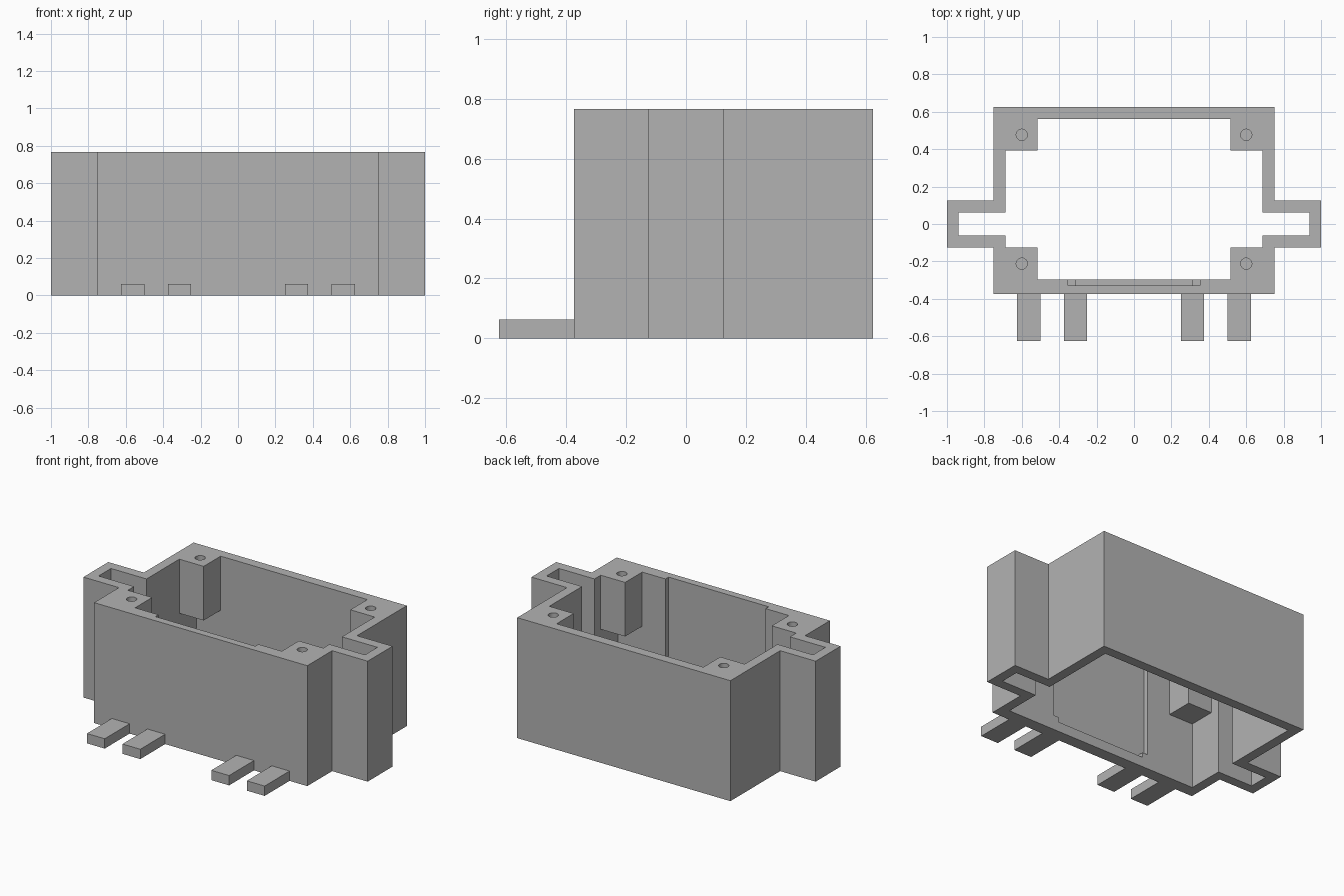
import bpy
import bmesh
from mathutils import Matrix, Vector

if "Cube" in bpy.data.objects:
    bpy.data.objects.remove(bpy.data.objects["Cube"])

HEIGHT = 0.766
POST_BASE = 0.422

grey = bpy.data.materials.new("plain grey")
grey.use_nodes = True
grey.diffuse_color = (0.45, 0.45, 0.45, 1)
grey.node_tree.nodes["Principled BSDF"].inputs["Base Color"].default_value = grey.diffuse_color


def finish(name, bm):
    """Turn a bmesh into a grey object."""
    bmesh.ops.recalc_face_normals(bm, faces=bm.faces)
    mesh = bpy.data.meshes.new(name)
    bm.to_mesh(mesh)
    bm.free()
    mesh.materials.append(grey)
    obj = bpy.data.objects.new(name, mesh)
    bpy.context.collection.objects.link(obj)
    return obj


def box(name, low, high):
    low, high = Vector(low), Vector(high)
    bm = bmesh.new()
    place = Matrix.Translation((low + high) / 2) @ Matrix.Diagonal((high - low).to_4d())
    bmesh.ops.create_cube(bm, size=1, matrix=place)
    return finish(name, bm)


def rod(name, x, y, low, high, radius):
    bm = bmesh.new()
    bmesh.ops.create_cone(bm, cap_ends=True, segments=24, radius1=radius, radius2=radius,
                          depth=high - low, matrix=Matrix.Translation((x, y, (low + high) / 2)))
    return finish(name, bm)


def combine(target, tool, operation):
    """Boolean the tool into the target, then drop the tool."""
    tool.hide_render = True
    mod = target.modifiers.new(operation.lower(), "BOOLEAN")
    mod.operation, mod.solver, mod.object = operation, "EXACT", tool
    bpy.ops.object.select_all(action="DESELECT")
    bpy.context.view_layer.objects.active = target
    target.select_set(True)
    bpy.ops.object.modifier_apply(modifier=mod.name)
    bpy.data.objects.remove(tool)


def cross_outline(body_x, front, back, arm_x, arm_y):
    """Rectangular body with a narrow arm on each side."""
    half = [(body_x, front), (body_x, -arm_y), (arm_x, -arm_y),
            (arm_x, arm_y), (body_x, arm_y), (body_x, back)]
    return half + [(-x, y) for x, y in reversed(half)]


# Shell: open tube between an outer and an inner outline
outlines = [cross_outline(0.75, -0.375, 0.625, 1.0, 0.125),
            cross_outline(0.6875, -0.297, 0.5625, 0.9375, 0.0625)]
bm = bmesh.new()
outer_low, outer_top, inner_low, inner_top = [
    [bm.verts.new((x, y, z)) for x, y in line] for line in outlines for z in (0, HEIGHT)]
rings = [outer_low, outer_top, inner_top, inner_low]
for i, ring in enumerate(rings):
    other = rings[(i + 1) % 4]
    for k in range(len(ring)):
        n = (k + 1) % len(ring)
        bm.faces.new((ring[k], ring[n], other[n], other[k]))
shell = finish("housing_shell", bm)

# Hanging screw posts in the four corners, with blind holes
for side in (-1, 1):
    for near, far, hole_y in ((-0.125, -0.335, -0.212), (0.392, 0.59, 0.477)):
        xs = sorted((side * 0.516, side * 0.72))
        ys = sorted((near, far))
        post = box("screw_post", (xs[0], ys[0], POST_BASE), (xs[1], ys[1], HEIGHT))
        combine(shell, post, "UNION")
        hole = rod("screw_hole", side * 0.6, hole_y, HEIGHT - 0.25, HEIGHT + 0.05, 0.03)
        combine(shell, hole, "DIFFERENCE")

# Stepped panel recess inside the front wall, open at the top
for half_width, base in ((0.352, 0.094), (0.314, 0.0625)):
    recess = box("panel_recess", (-half_width, -0.328, base), (half_width, -0.2, HEIGHT + 0.1))
    combine(shell, recess, "DIFFERENCE")

bpy.ops.object.shade_smooth_by_angle()

# Flat tabs along the foot of the front wall
for side, word in ((1, "left"), (-1, "right")):
    for x, place in ((0.3125, "inner"), (0.5625, "outer")):
        mid = side * x
        box(f"{word}_{place}_tab", (mid - 0.0625, -0.625, 0), (mid + 0.0625, -0.375, 0.0625))
